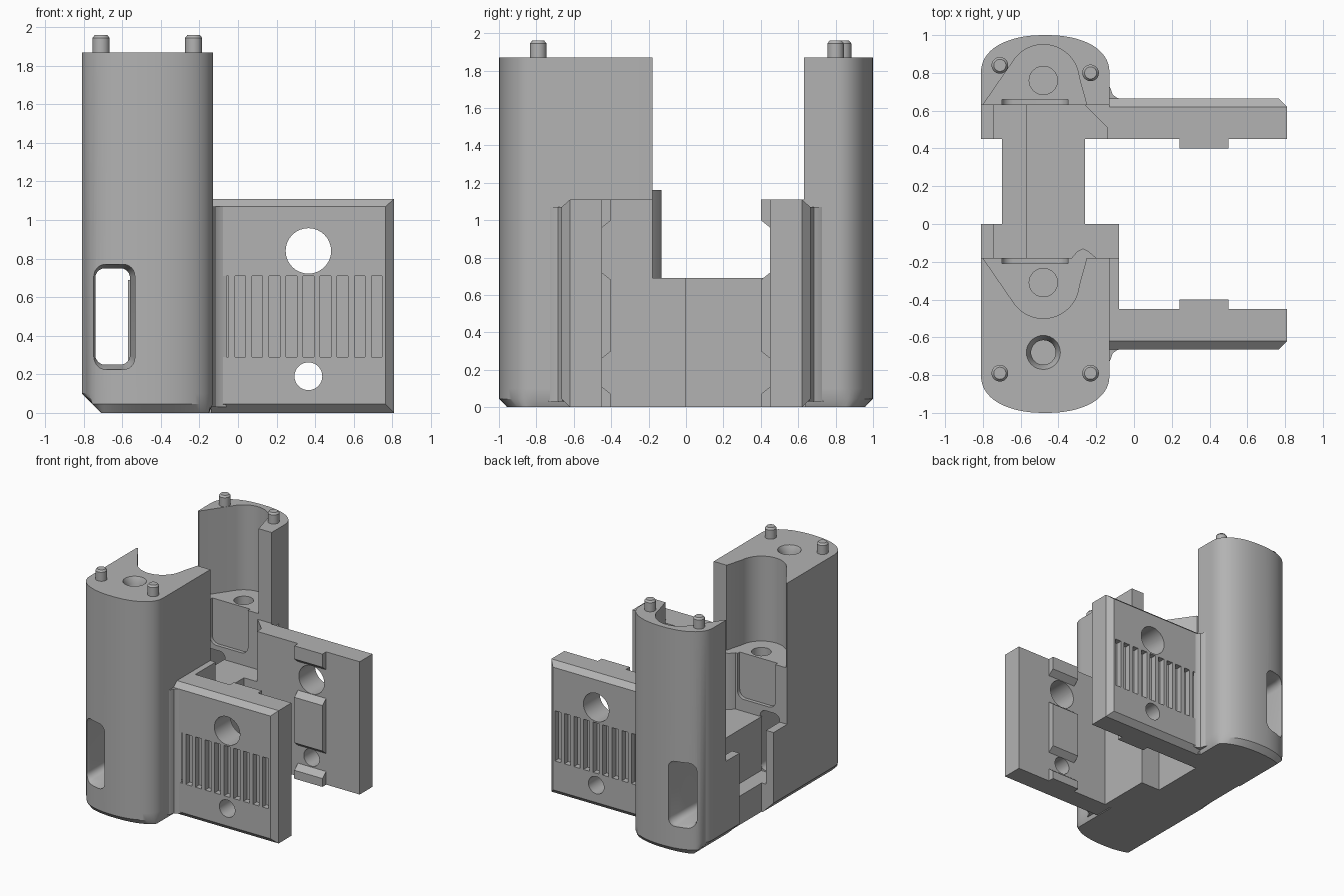
import bpy, bmesh, math
from mathutils import Vector

cube = bpy.data.objects.get("Cube")
if cube:
    bpy.data.objects.remove(cube, do_unlink=True)

grey = bpy.data.materials.new("plain_grey")
grey.use_nodes = True
grey.diffuse_color = (0.45, 0.45, 0.45, 1)
grey.node_tree.nodes["Principled BSDF"].inputs["Base Color"].default_value = grey.diffuse_color
parts = []


def loft(name, rings, part=True):
    """Closed solid through matching rings of points."""
    bm = bmesh.new()
    vs = [[bm.verts.new(p) for p in ring] for ring in rings]
    n = len(vs[0])
    for a, b in zip(vs, vs[1:]):
        for i in range(n):
            j = (i + 1) % n
            bm.faces.new((a[i], a[j], b[j], b[i]))
    bm.faces.new(vs[0])
    bm.faces.new(vs[-1])
    bmesh.ops.recalc_face_normals(bm, faces=bm.faces)
    me = bpy.data.meshes.new(name)
    bm.to_mesh(me)
    bm.free()
    ob = bpy.data.objects.new(name, me)
    bpy.context.scene.collection.objects.link(ob)
    if part:
        me.materials.append(grey)
        parts.append(ob)
    else:
        ob.hide_render = True
    return ob


def prism(name, outline, z0, z1, part=True):
    return loft(name, [[(x, y, z) for x, y in outline] for z in (z0, z1)], part)


def rect(x0, x1, z0, z1):
    return [(x0, z0), (x1, z0), (x1, z1), (x0, z1)]


def box(name, x0, x1, y0, y1, z0, z1, part=True):
    return prism(name, rect(x0, x1, y0, y1), z0, z1, part)


def circle(x, y, r, n=32):
    return [(x + r * math.cos(2 * math.pi * i / n), y + r * math.sin(2 * math.pi * i / n)) for i in range(n)]


def rounded(x0, x1, z0, z1, r):
    pts = []
    for k, (cx, cz) in enumerate(rect(x0 + r, x1 - r, z0 + r, z1 - r)):
        for i in range(7):
            a = math.pi * (1 + k / 2 + i / 12)
            pts.append((cx + r * math.cos(a), cz + r * math.sin(a)))
    return pts


def along_y(name, layers, part=False):
    """Loft of x-z outlines stacked along y."""
    return loft(name, [[(x, y, z) for x, z in o] for y, o in layers], part)


def along_z(name, layers, part=False):
    return loft(name, [[(x, y, z) for x, y in o] for z, o in layers], part)


def cut(ob, cutters):
    for c in cutters:
        m = ob.modifiers.new("cut", 'BOOLEAN')
        m.operation, m.solver, m.object = 'DIFFERENCE', 'EXACT', c
    bpy.context.view_layer.update()
    dg = bpy.context.evaluated_depsgraph_get()
    me = bpy.data.meshes.new_from_object(ob.evaluated_get(dg))
    ob.modifiers.clear()
    ob.data = me
    for c in cutters:
        bpy.data.objects.remove(c, do_unlink=True)


def tower(name, s, face):
    """Half-round tower; s is the side along y, face its flat inner plane."""
    f = s * face
    arc = [math.pi * i / 32 for i in range(33)]
    out = [(-0.13, f)]
    for a in arc:
        c, d = math.cos(a), math.sin(a)
        out.append((-0.47 + 0.34 * math.copysign(abs(c) ** 0.9, c), 0.8 + 0.2 * d ** 0.9))
    out.append((-0.81, f))

    def foot(left, right, squash):
        return [(min(max(x, left), right), s * (0.8 + (y - 0.8) * squash if y > 0.8 else y)) for x, y in out]
    ob = along_z(name, [(0, foot(-0.71, -0.15, 0.78)), (0.045, foot(-0.755, -0.13, 1)),
                        (0.1, foot(-0.81, -0.13, 1)), (1.87, foot(-0.81, -0.13, 1))], True)

    # Rounded wedge pocket opening on the inner plane
    pocket = [(-0.8, -0.1), (-0.8, 0)]
    for i in range(25):
        a = math.radians(143 - 138 * i / 24)
        pocket.append((-0.48 + 0.19 * math.cos(a), 0.13 + 0.19 * math.sin(a)))
    pocket += [(-0.25, 0), (-0.25, -0.1)]
    cutters = [prism("pocket", [(x, s * (f + d)) for x, d in pocket], 1.16, 2.1, False)]
    hy = s * (f + 0.13)
    cutters.append(prism("pocket_hole", circle(-0.48, hy, 0.075), 0.85, 1.3, False))
    # Shallow rounded recess under the pocket
    cutters.append(along_y("recess", [(s * (f - 0.05), rounded(-0.7, -0.35, 0.79, 1.3, 0.06)),
                                      (s * (f + 0.03), rounded(-0.7, -0.35, 0.79, 1.3, 0.06))]))
    # Through slot with a flared rim
    inner, outer = rounded(-0.74, -0.56, 0.25, 0.75, 0.05), rounded(-0.76, -0.535, 0.225, 0.77, 0.06)
    cutters.append(along_y("slot", [(s * (f - 0.05), inner), (s * 0.9, inner), (s * 0.96, outer), (s * 1.1, outer)]))
    if s < 0:
        cutters.append(along_z("screw_hole", [(1.3, circle(-0.48, -0.68, 0.065)), (1.82, circle(-0.48, -0.68, 0.065)),
                                              (1.87, circle(-0.48, -0.68, 0.09)), (1.95, circle(-0.48, -0.68, 0.09))]))
    cut(ob, cutters)


def arm(side, s):
    """Side plate with holes, grooves and inner pads."""
    edge = rect(-0.14, 0.81, 0, 1.11)
    ob = along_y(side + "_arm", [(s * 0.45, edge), (s * 0.62, edge),
                                 (s * 0.665, rect(-0.14, 0.765, 0.045, 1.07))], True)
    cutters = []
    for z, r in ((0.84, 0.118), (0.19, 0.072)):
        cutters.append(along_y("hole", [(s * y, circle(0.365, z, r)) for y in (0.3, 0.8)]))
    for i in range(10):
        x = -0.105 + 0.0885 * i
        cutters.append(box("groove", x, x + 0.056, *sorted((s * 0.615, s * 0.75)), 0.29, 0.71, False))
    cut(ob, cutters)
    # Inner pads, bevelled towards the holes
    for name, z0, z1, b0, b1 in (("lower", 0, 0.11, 0, 0.04), ("middle", 0.26, 0.72, 0.04, 0.04),
                                 ("upper", 0.96, 1.11, 0.04, 0)):
        along_y(f"{side}_{name}_pad", [(s * 0.45, rect(0.24, 0.5, z0, z1)),
                                       (s * 0.4, rect(0.24, 0.5, z0 + b0, z1 - b1))], True)
    # Fillet between arm and tower
    fillet = [(-0.14, 0.65), (-0.06, 0.66), (-0.09, 0.668), (-0.113, 0.685), (-0.125, 0.72), (-0.14, 0.74)]
    prism(side + "_fillet", [(x, s * y) for x, y in fillet], 0.03, 1.07)


tower("front_tower", -1, -0.18 * -1 * -1)
tower("back_tower", 1, 0.63)
arm("front", -1)
arm("back", 1)

# Locating pins on the tower tops
for i, (x, y) in enumerate(((-0.71, -0.79), (-0.23, -0.79), (-0.71, 0.84), (-0.23, 0.8))):
    along_z(f"pin_{i + 1}", [(1.85, circle(x, y, 0.044)), (1.945, circle(x, y, 0.044)),
                             (1.96, circle(x, y, 0.032))], True)

# Bridge with an open channel along its left side
box("bridge", -0.57, -0.26, -0.19, 0.64, 0, 0.69)
box("channel_floor", -0.7, -0.57, -0.19, 0.64, 0, 0.24)
for name, y0, y1 in (("front", -0.19, 0), ("back", 0.45, 0.64)):
    wall = [(-0.7, 0), (-0.71, 0), (-0.81, 0.1), (-0.81, 0.69), (-0.74, 0.69), (-0.74, 0.24), (-0.7, 0.24)]
    along_y(name + "_channel_wall", [(y0, wall), (y1, wall)], True)

# Blocks joining the bridge to the arms
box("front_block", -0.26, -0.08, -0.19, 0, 0, 0.69)
box("front_shoulder", -0.2, -0.08, -0.46, -0.18, 0, 1.11)
box("back_block", -0.26, -0.13, 0.45, 0.64, 0, 0.69)
prism("back_gusset", [(-0.26, 0.63), (-0.13, 0.5), (-0.13, 0.63)], 0.68, 1.11)

# Rounded rib beside the front recess
rib = [(-0.34, -0.19), (-0.33, -0.18), (-0.3, -0.145), (-0.27, -0.13), (-0.24, -0.145), (-0.2, -0.18), (-0.2, -0.19)]
prism("front_rib", rib, 0.68, 1.16)

bpy.ops.object.select_all(action='DESELECT')
for ob in parts:
    ob.select_set(True)
bpy.context.view_layer.objects.active = parts[0]
bpy.ops.object.shade_smooth_by_angle(angle=math.radians(30))
